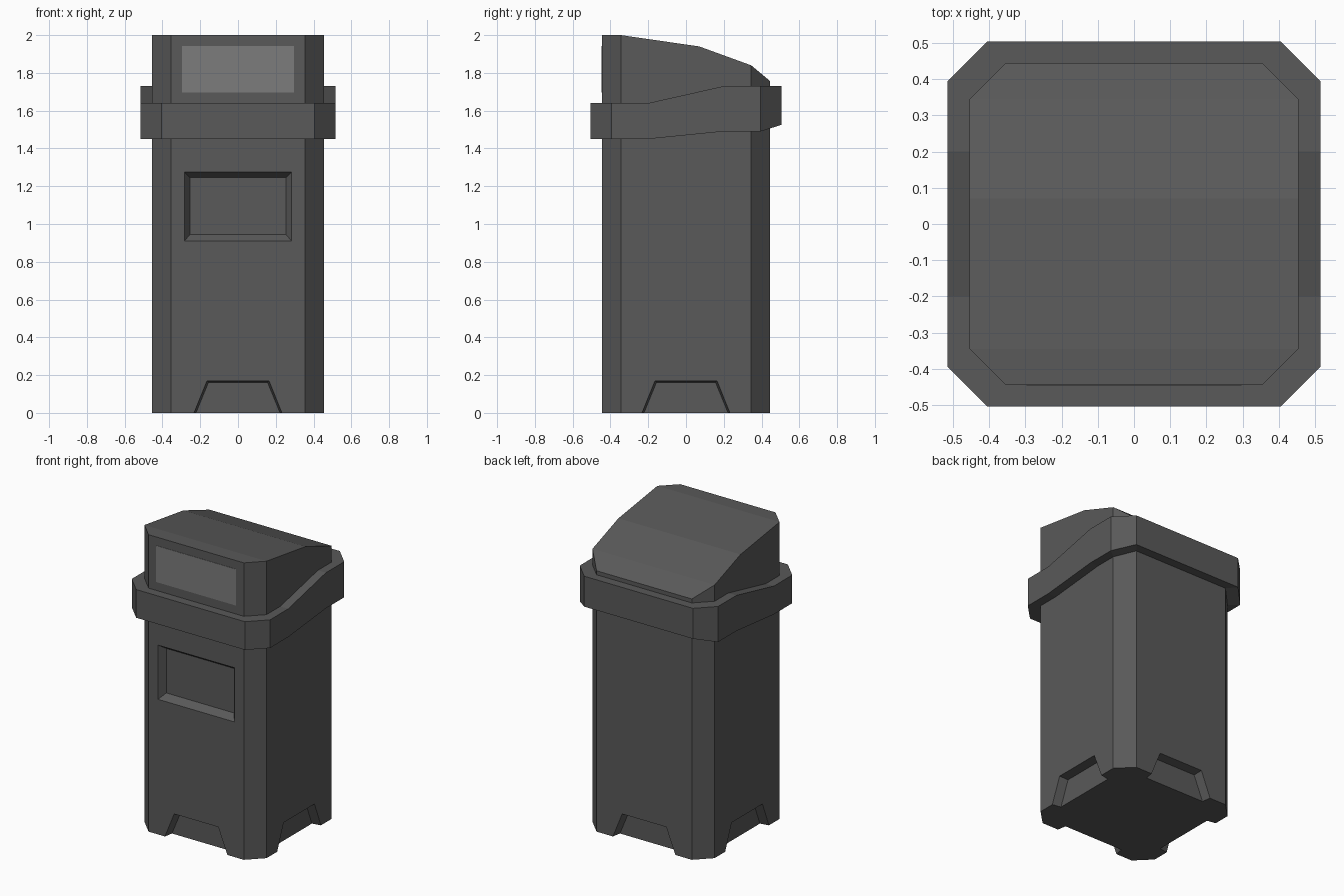
import bpy, bmesh, math
from mathutils import Matrix, Vector

if "Cube" in bpy.data.objects:
    bpy.data.objects.remove(bpy.data.objects["Cube"])


def material(name, value):
    mat = bpy.data.materials.new(name)
    mat.diffuse_color = (value, value, value, 1)
    mat.use_nodes = True
    mat.node_tree.nodes["Principled BSDF"].inputs["Base Color"].default_value = mat.diffuse_color
    return mat


DARK = material("dark_grey", 0.10)
LIGHT = material("light_grey", 0.20)


def finish(name, bm, mat=None):
    bmesh.ops.recalc_face_normals(bm, faces=bm.faces[:])
    me = bpy.data.meshes.new(name)
    bm.to_mesh(me)
    bm.free()
    ob = bpy.data.objects.new(name, me)
    bpy.context.collection.objects.link(ob)
    if mat:
        me.materials.append(mat)
    return ob


def skin(bm, loops, caps=True, closed=False):
    """Join equal-length closed loops of points with quads."""
    rows = [[bm.verts.new(p) for p in loop] for loop in loops]
    n = len(rows[0])
    pairs = list(zip(rows, rows[1:])) + ([(rows[-1], rows[0])] if closed else [])
    for a, b in pairs:
        for i in range(n):
            j = (i + 1) % n
            bm.faces.new((a[i], a[j], b[j], b[i]))
    if caps:
        bm.faces.new(rows[0])
        bm.faces.new(rows[-1])


def mirrored(half):
    """Complete a right-hand outline with its mirror image."""
    return half + [(-p[0], *p[1:]) for p in reversed(half)]


# Body: chamfered column with the sloping lid cut plane by plane
HX, HY, C = 0.455, 0.445, 0.10
outline = mirrored([(HX - C, -HY), (HX, C - HY), (HX, HY - C), (HX - C, HY)])
bm = bmesh.new()
skin(bm, [[(x, y, z) for x, y in outline] for z in (0, 2)])
lid = [(-0.345, 2.0), (0.07, 1.94), (0.345, 1.84), (0.445, 1.757)]
for (y0, z0), (y1, z1) in zip(lid, lid[1:]):
    geom = bm.verts[:] + bm.edges[:] + bm.faces[:]
    res = bmesh.ops.bisect_plane(bm, geom=geom, dist=1e-5, plane_co=(0, y0, z0),
                                 plane_no=(0, z0 - z1, y1 - y0), clear_outer=True)
    bmesh.ops.holes_fill(bm, edges=[e for e in bm.edges if e.is_boundary], sides=0)
body = finish("bin_body", bm, DARK)


# Tapered recesses: front label pocket and a foot notch on every side
def cut_recess(outer, inner, depth, dist, angle):
    bm = bmesh.new()
    ext = [(2 * a[0] - b[0], 2 * a[1] - b[1]) for a, b in zip(outer, inner)]
    rot = Matrix.Rotation(angle, 3, 'Z')
    skin(bm, [[rot @ Vector((u, -(dist - d), z)) for u, z in loop]
              for loop, d in ((ext, -depth), (inner, depth))])
    cutter = finish("cutter", bm)
    cutter.hide_render = True
    mod = body.modifiers.new("recess", 'BOOLEAN')
    mod.operation, mod.solver, mod.object = 'DIFFERENCE', 'EXACT', cutter
    bpy.context.view_layer.objects.active = body
    bpy.ops.object.modifier_apply(modifier=mod.name)
    bpy.data.objects.remove(cutter)


cut_recess(mirrored([(0.284, 0.91), (0.284, 1.275)]),
           mirrored([(0.253, 0.945), (0.253, 1.245)]), 0.043, HY, 0)
for k in range(4):
    cut_recess(mirrored([(0.253, -0.05), (0.164, 0.17)]),
               mirrored([(0.243, -0.05), (0.156, 0.162)]),
               0.06, HX if k % 2 else HY, k * math.pi / 2)

# Rim: raised collar stepping up towards the back
# columns: outer x, outer y, inner x, inner y, bottom z, top z
rim = mirrored([(0.405, -0.505, 0.355, -0.445, 1.45, 1.64),
                (0.515, -0.395, 0.455, -0.345, 1.45, 1.64),
                (0.515, -0.20, 0.455, -0.20, 1.45, 1.64),
                (0.515, 0.20, 0.455, 0.20, 1.49, 1.73),
                (0.515, 0.395, 0.455, 0.345, 1.49, 1.73),
                (0.405, 0.505, 0.355, 0.445, 1.525, 1.73)])
# the mirror helper flips only outer x, so copy its sign to inner x
rim = [(a, b, math.copysign(c, a), d, lo, hi) for a, b, c, d, lo, hi in rim]
bm = bmesh.new()
skin(bm, [[(a, b, lo) for a, b, c, d, lo, hi in rim],
          [(a, b, hi) for a, b, c, d, lo, hi in rim],
          [(c, d, hi) for a, b, c, d, lo, hi in rim],
          [(c, d, lo) for a, b, c, d, lo, hi in rim]], caps=False, closed=True)
finish("collar_rim", bm, DARK)

# Front panel: thin lighter plate on the lid
bm = bmesh.new()
bmesh.ops.create_cube(bm, size=1, matrix=Matrix.Translation((0, -HY, 1.82))
                      @ Matrix.Diagonal((0.595, 0.004, 0.245, 1)))
finish("front_panel", bm, LIGHT)
